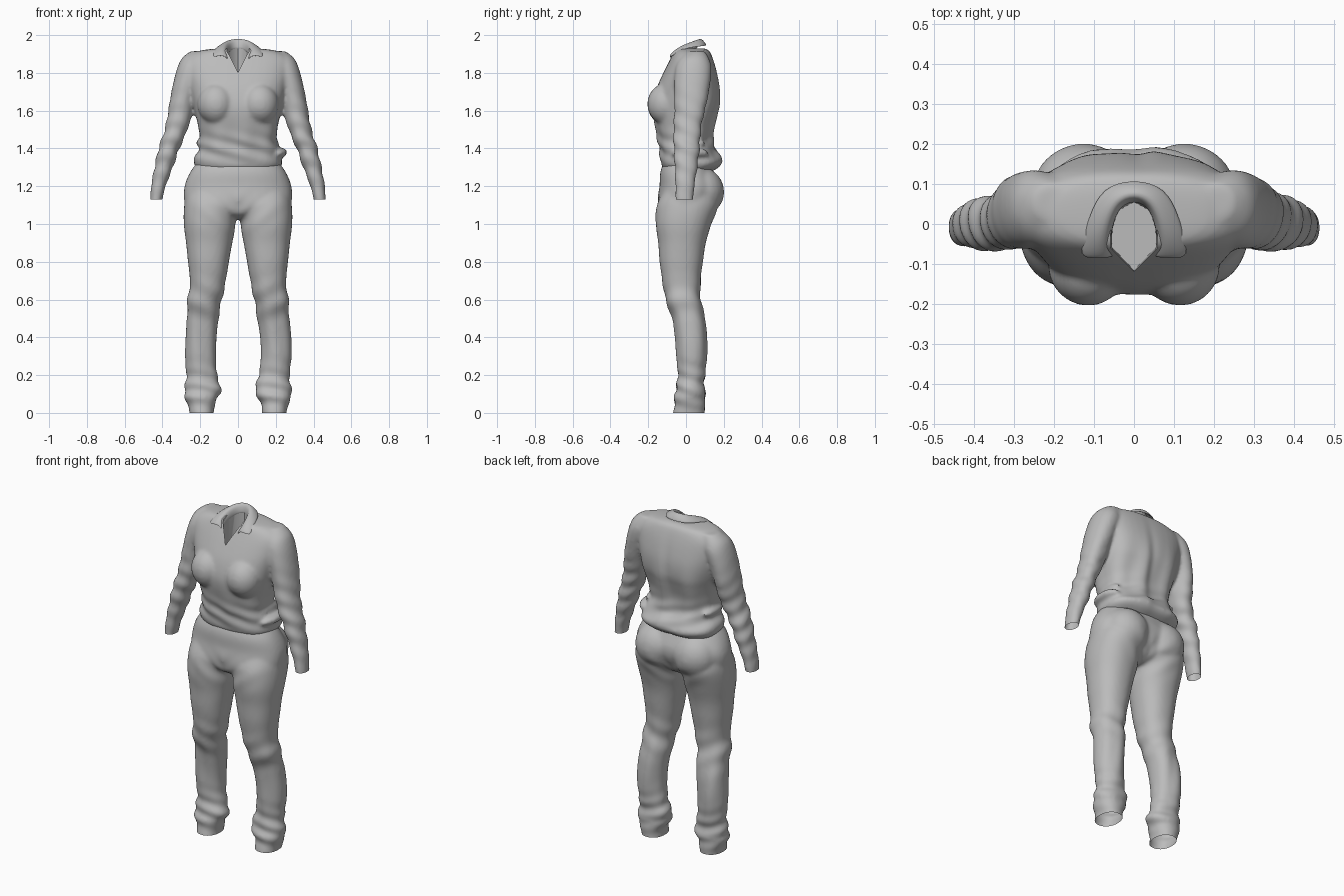
import bpy, bmesh, math
from mathutils import Matrix, Vector

cube = bpy.data.objects.get("Cube")
if cube:
    bpy.data.objects.remove(cube, do_unlink=True)

# One cloth colour for everything
cloth = bpy.data.materials.new("grey cloth")
cloth.use_nodes = True
GREY = (.5, .5, .5, 1)
cloth.diffuse_color = GREY
shader = cloth.node_tree.nodes["Principled BSDF"]
shader.inputs["Base Color"].default_value = GREY
shader.inputs["Roughness"].default_value = .8


def catmull(a, b, c, d, t):
    return [.5 * (2 * q + (r - p) * t + (2 * p - 5 * q + 4 * r - s) * t * t
                  + (3 * q - p - 3 * r + s) * t ** 3) for p, q, r, s in zip(a, b, c, d)]


def loft(bm, rows, power=2.0, side=1, steps=4, count=40):
    """Closed tube through rows of (z, x_min, x_max, y_front, y_back)."""
    dense = []
    last = len(rows) - 1
    for i in range(last):
        ctrl = [rows[max(i - 1, 0)], rows[i], rows[i + 1], rows[min(i + 2, last)]]
        dense += [catmull(*ctrl, k / steps) for k in range(steps)]
    dense.append(rows[-1])
    rings = []
    for z, x0, x1, y0, y1 in dense:
        ring = []
        for k in range(count):
            a = math.tau * k / count
            c, s = math.cos(a), math.sin(a)
            px = math.copysign(abs(c) ** (2 / power), c)
            py = math.copysign(abs(s) ** (2 / power), s)
            x = (x0 + x1) / 2 + px * (x1 - x0) / 2
            y = (y0 + y1) / 2 + py * (y1 - y0) / 2
            ring.append(bm.verts.new((side * x, y, z)))
        rings.append(ring)
    for low, high in zip(rings, rings[1:]):
        for k in range(count):
            n = (k + 1) % count
            bm.faces.new((low[k], low[n], high[n], high[k]))
    bm.faces.new(rings[0])
    bm.faces.new(rings[-1])


def blob(bm, centre, size, turn=0):
    """Soft ellipsoid that is fused into the cloth."""
    m = Matrix.Translation(centre) @ Matrix.Rotation(turn, 4, 'Y') @ Matrix.Diagonal((*size, 1))
    bmesh.ops.create_uvsphere(bm, u_segments=24, v_segments=14, radius=1, matrix=m)


def make_object(name, bm):
    bmesh.ops.recalc_face_normals(bm, faces=bm.faces)
    mesh = bpy.data.meshes.new(name)
    bm.to_mesh(mesh)
    bm.free()
    obj = bpy.data.objects.new(name, mesh)
    bpy.context.collection.objects.link(obj)
    mesh.materials.append(cloth)
    return obj


def bake(obj):
    """Apply all modifiers."""
    dg = bpy.context.evaluated_depsgraph_get()
    mesh = bpy.data.meshes.new_from_object(obj.evaluated_get(dg))
    obj.modifiers.clear()
    obj.data = mesh


def fuse(obj):
    """Merge overlapping volumes into one soft skin."""
    remesh = obj.modifiers.new("fuse", 'REMESH')
    remesh.mode = 'VOXEL'
    remesh.voxel_size = .01
    smooth = obj.modifiers.new("soften", 'SMOOTH')
    smooth.factor = .5
    smooth.iterations = 7
    bake(obj)


def reshape(obj, wrinkle, cut_z, in_cut):
    """Push folds along the normals, then slice the hems open."""
    bm = bmesh.new()
    bm.from_mesh(obj.data)
    bm.normal_update()
    moves = [(v, v.normal * wrinkle(*v.co)) for v in bm.verts]
    for v, move in moves:
        v.co += move
    faces = [f for f in bm.faces if in_cut(f.calc_center_median())]
    geom = set(faces)
    for f in faces:
        geom.update(f.verts)
        geom.update(f.edges)
    bmesh.ops.bisect_plane(bm, geom=list(geom), plane_co=(0, 0, cut_z),
                           plane_no=(0, 0, -1), clear_outer=True)
    bm.to_mesh(obj.data)
    bm.free()


def shade(obj, angle):
    bpy.ops.object.select_all(action='DESELECT')
    obj.select_set(True)
    bpy.context.view_layer.objects.active = obj
    bpy.ops.object.shade_smooth_by_angle(angle=math.radians(angle))


def near(value, centre, width):
    return math.exp(-((value - centre) / width) ** 2)


# Trousers: hips, two legs and seat
bm = bmesh.new()
hips = [(1.36, .19, -.1, .11), (1.28, .25, -.135, .145), (1.2, .283, -.14, .175),
        (1.12, .285, -.15, .16), (1.06, .27, -.13, .12), (1.03, .22, -.08, .07)]
loft(bm, [(z, -w, w, f, b) for z, w, f, b in hips], 2.3)
leg = [(1.17, .03, .27, -.12, .15), (1.1, .005, .285, -.155, .17), (1, .012, .287, -.16, .135),
       (.9, .03, .275, -.147, .105), (.8, .048, .265, -.14, .09), (.7, .065, .254, -.125, .077),
       (.6, .085, .265, -.108, .078), (.5, .1, .27, -.072, .1), (.4, .115, .28, -.057, .11),
       (.3, .12, .283, -.05, .11), (.2, .112, .275, -.042, .1), (.13, .09, .282, -.052, .095),
       (.09, .1, .285, -.062, .105), (.05, .122, .268, -.06, .1), (-.04, .13, .25, -.075, .1)]
for side in (1, -1):
    loft(bm, leg, 2.2, side)
    blob(bm, (side * .125, .08, 1.17), (.13, .122, .13))
trousers = make_object("trousers", bm)
fuse(trousers)


def trouser_folds(x, y, z):
    ankle = .005 * near(z, .13, .1) * math.sin(75 * z + 14 * x + 20 * y)
    knee = .004 * near(z, .6, .1) * math.sin(45 * z - 25 * abs(x))
    crotch = .004 * near(z, 1.06, .08) * near(x, 0, .15) * math.sin(50 * z - 45 * abs(x))
    crease = .003 * near(z, .4, .25) * math.sin(60 * x + 8 * z)
    return ankle + knee + crotch + crease


reshape(trousers, trouser_folds, 0, lambda c: c.z < .1)
shade(trousers, 50)

# Shirt: body, bust, sleeves and bloused hem
bm = bmesh.new()
body = [(1.93, .1, -.035, .1), (1.915, .21, -.06, .125), (1.87, .28, -.085, .145),
        (1.8, .28, -.12, .165), (1.72, .26, -.155, .18), (1.64, .24, -.175, .18),
        (1.58, .225, -.175, .165), (1.5, .208, -.16, .145), (1.42, .203, -.145, .145),
        (1.37, .222, -.138, .175), (1.33, .235, -.133, .193), (1.3, .225, -.125, .175),
        (1.275, .2, -.1, .13)]
loft(bm, [(z, -w, w, f, b) for z, w, f, b in body], 2.5)
sleeve = [(1.915, .15, .25, .01, .1), (1.88, .16, .295, -.03, .12), (1.83, .17, .32, -.055, .135),
          (1.75, .2, .342, -.062, .13), (1.65, .23, .362, -.062, .115), (1.58, .243, .373, -.062, .098),
          (1.5, .268, .388, -.066, .08), (1.4, .31, .42, -.066, .07), (1.3, .345, .442, -.06, .06),
          (1.2, .383, .46, -.057, .045), (1.09, .41, .466, -.055, .035)]
for side in (1, -1):
    loft(bm, sleeve, 2.1, side)
    blob(bm, (side * .115, -.105, 1.635), (.1, .1, .11))
    blob(bm, (side * .19, .02, 1.43), (.03, .08, .025), side * .5)
blob(bm, (.2, .02, 1.365), (.06, .1, .03), -.35)
shirt = make_object("shirt", bm)
fuse(shirt)


def shirt_folds(x, y, z):
    back = max(0, min(1, y / .12))
    front = max(0, min(1, -y / .12))
    arm = max(0, min(1, (abs(x) - .25) / .05))
    drape = .008 * back * near(z, 1.52, .16) * math.cos(38 * x + 3 * z)
    spine = -.01 * back * near(x, .01, .03) * near(z, 1.6, .2)
    waist = .005 * near(z, 1.4, .07) * math.sin(70 * z + 22 * x) * (1 - arm)
    hang = .003 * front * near(z, 1.45, .12) * math.sin(45 * x)
    elbow = .004 * arm * near(z, 1.42, .2) * math.sin(65 * z + 30 * y + 10 * x)
    return drape + spine + waist + hang + elbow


reshape(shirt, shirt_folds, 1.13, lambda c: abs(c.x) > .35 and c.z < 1.2)

# Open neckline
bm = bmesh.new()
half = [(.045, .04), (.06, -.01), (.062, -.06)]
outline = [(0, .065)] + half + [(0, -.125)] + [(-x, y) for x, y in reversed(half)]
top = [bm.verts.new((x, y, 2.1)) for x, y in outline]
low = [bm.verts.new((x * .9, (y + .03) * .9 - .03, 1.65)) for x, y in outline]
bm.faces.new(top)
bm.faces.new(low)
for i in range(len(outline)):
    j = (i + 1) % len(outline)
    bm.faces.new((top[i], top[j], low[j], low[i]))
cutter = make_object("neck_cutter", bm)
cutter.hide_render = True
cut = shirt.modifiers.new("neckline", 'BOOLEAN')
cut.operation = 'DIFFERENCE'
cut.solver = 'EXACT'
cut.object = cutter
bake(shirt)
bpy.data.objects.remove(cutter, do_unlink=True)
shade(shirt, 50)

# Collar: inner band, crest and fall, from the nape to the tip
stations = [((0, .06, 1.93), (0, .075, 1.997), (0, .115, 1.945)),
            ((.036, .045, 1.92), (.042, .055, 1.99), (.08, .095, 1.94)),
            ((.056, 0, 1.9), (.062, 0, 1.967), (.115, .02, 1.935)),
            ((.06, -.05, 1.88), (.072, -.052, 1.935), (.13, -.04, 1.915)),
            ((.045, -.085, 1.86), (.075, -.085, 1.9), (.14, -.09, 1.875))]
bm = bmesh.new()
grid = [[bm.verts.new(Vector(p)) for p in row] for row in stations]
for a, b in zip(grid, grid[1:]):
    for k in range(2):
        bm.faces.new((a[k], a[k + 1], b[k + 1], b[k]))
collar = make_object("collar", bm)
collar.modifiers.new("both sides", 'MIRROR').use_clip = True
thick = collar.modifiers.new("thickness", 'SOLIDIFY')
thick.thickness = .012
thick.offset = 0
collar.modifiers.new("round", 'SUBSURF').levels = 2
bake(collar)
shade(collar, 50)
